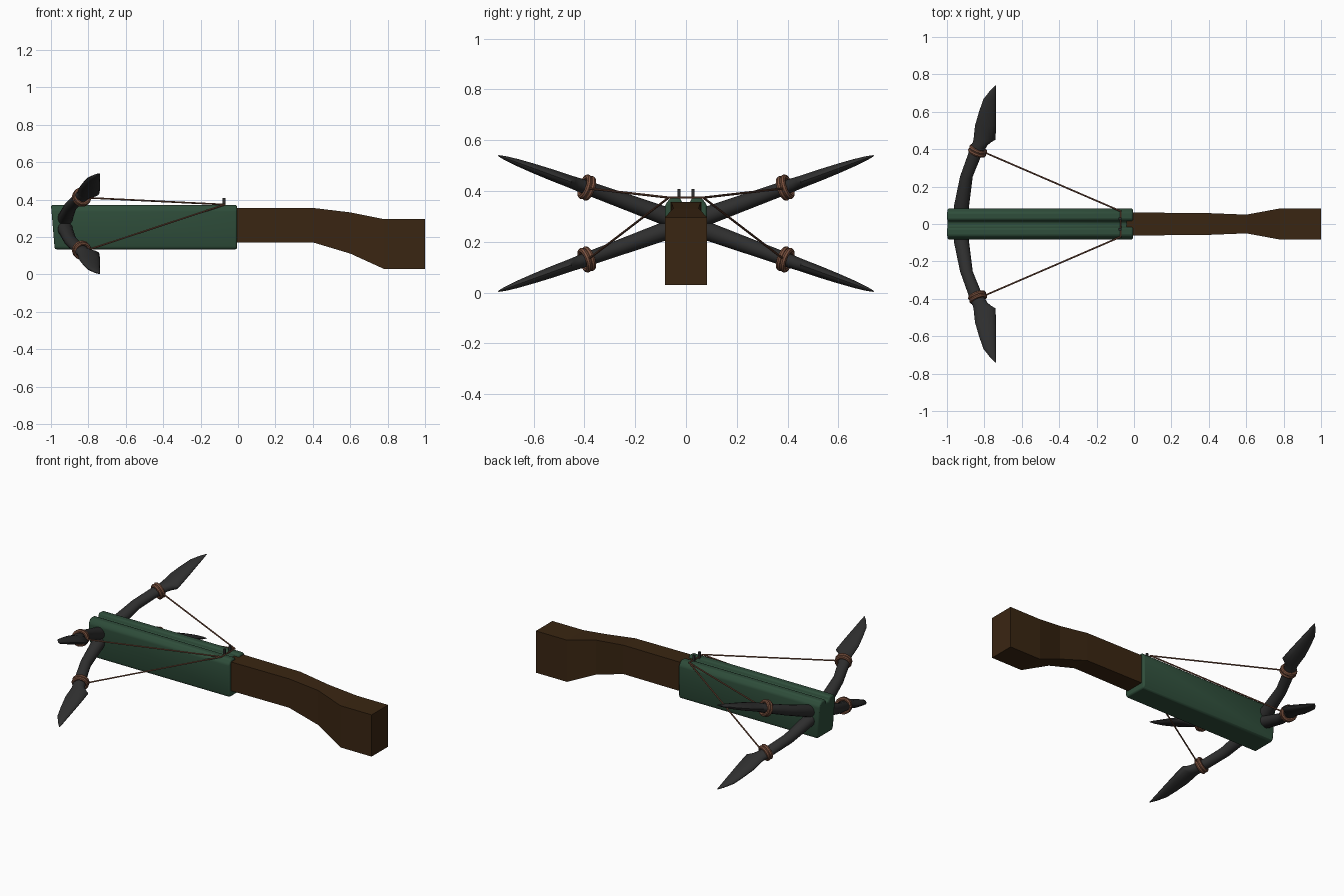
import bpy, bmesh
from math import cos, sin, pi, atan2
from mathutils import Vector

if "Cube" in bpy.data.objects:
    bpy.data.objects.remove(bpy.data.objects["Cube"], do_unlink=True)


def material(name, rgb):
    m = bpy.data.materials.new(name)
    m.use_nodes = True
    m.diffuse_color = (*rgb, 1)
    bsdf = next(n for n in m.node_tree.nodes if n.type == 'BSDF_PRINCIPLED')
    bsdf.inputs["Base Color"].default_value = (*rgb, 1)
    return m


GREEN = material("green paint", (0.028, 0.075, 0.043))
WOOD = material("dark wood", (0.042, 0.019, 0.006))
METAL = material("dark metal", (0.028, 0.028, 0.028))
CORD = material("copper cord", (0.2, 0.085, 0.05))


def loft(name, rings, mat, smooth=False):
    """Skin a list of equal-length closed rings and cap both ends."""
    bm = bmesh.new()
    loops = [[bm.verts.new(p) for p in ring] for ring in rings]
    for a, b in zip(loops, loops[1:]):
        n = len(a)
        for i in range(n):
            bm.faces.new((a[i], a[(i + 1) % n], b[(i + 1) % n], b[i]))
    bm.faces.new(loops[0])
    bm.faces.new(loops[-1])
    bmesh.ops.recalc_face_normals(bm, faces=bm.faces)
    mesh = bpy.data.meshes.new(name)
    bm.to_mesh(mesh)
    bm.free()
    mesh.materials.append(mat)
    ob = bpy.data.objects.new(name, mesh)
    bpy.context.collection.objects.link(ob)
    if smooth:
        shade(ob)
    return ob


def shade(ob):
    bpy.ops.object.select_all(action='DESELECT')
    ob.select_set(True)
    bpy.context.view_layer.objects.active = ob
    bpy.ops.object.shade_smooth_by_angle(angle=pi / 4.5)


def box(name, lo, hi, mat):
    ring = lambda x: [(x, lo[1], lo[2]), (x, hi[1], lo[2]), (x, hi[1], hi[2]), (x, lo[1], hi[2])]
    return loft(name, [ring(lo[0]), ring(hi[0])], mat)


def rod(name, a, b, radius, mat):
    a, b = Vector(a), Vector(b)
    q = (b - a).to_track_quat('Z', 'Y')
    ring = lambda c: [c + q @ Vector((radius * cos(k * pi / 4), radius * sin(k * pi / 4), 0))
                      for k in range(8)]
    return loft(name, [ring(a), ring(b)], mat, True)


# Body: half profile mirrored across y, with a bolt groove along the top
half = [(0.075, 0.135), (0.083, 0.155), (0.083, 0.345), (0.062, 0.372), (0.022, 0.372), (0.012, 0.345)]
profile = half + [(-y, z) for y, z in reversed(half)]
lean = lambda z: -1.0 + 0.02 * (0.372 - z) / 0.237
body = loft("body", [[(lean(z), y, z) for y, z in profile],
                     [(-0.005, y, z) for y, z in profile]], GREEN)
bevel = body.modifiers.new("soft edges", 'BEVEL')
bevel.width, bevel.segments, bevel.limit_method = 0.009, 2, 'ANGLE'
shade(body)

# Stock: x, half width, bottom, top
stations = [(-0.04, 0.062, 0.172, 0.356), (0.4, 0.058, 0.172, 0.356), (0.6, 0.05, 0.112, 0.332),
            (0.78, 0.083, 0.03, 0.296), (1.0, 0.083, 0.03, 0.296)]
loft("stock", [[(x, -w, lo), (x, w, lo), (x, w, hi), (x, -w, hi)] for x, w, lo, hi in stations], WOOD)

# Limbs: distance from the hub, rear edge x, front edge x, half thickness
HUB_Z, TILT = 0.272, 0.347
limb = [(0.0, -0.968, -0.885, 0.038), (0.1, -0.963, -0.882, 0.037), (0.27, -0.93, -0.862, 0.032),
        (0.38, -0.893, -0.82, 0.029), (0.445, -0.872, -0.785, 0.027), (0.465, -0.862, -0.765, 0.026),
        (0.48, -0.858, -0.74, 0.025), (0.56, -0.85, -0.738, 0.023), (0.64, -0.828, -0.738, 0.019),
        (0.71, -0.805, -0.738, 0.014), (0.76, -0.768, -0.738, 0.008), (0.787, -0.743, -0.738, 0.002)]
SIDES = 14
for sy, side in ((1, "left"), (-1, "right")):
    for sz, level in ((1, "upper"), (-1, "lower")):
        def place(x, r, t):
            return Vector((x, sy * (r * cos(TILT) - t * sin(TILT)),
                           HUB_Z + sz * (r * sin(TILT) + t * cos(TILT))))
        tag = f"{level}_{side}"
        rings = []
        for r, x0, x1, th in limb:
            c, w = (x0 + x1) / 2, (x1 - x0) / 2
            rings.append([place(c + w * cos(2 * pi * k / SIDES), r, th * sin(2 * pi * k / SIDES))
                          for k in range(SIDES)])
        loft(f"limb_{tag}", rings, METAL, True)

        # Cord binding wrapped square to the limb
        slope = atan2(0.1, 0.28)
        for i, shift in enumerate((-0.009, 0.009)):
            centre = place(-0.836 + shift * sin(slope), 0.416 + shift * cos(slope), 0)
            axis = place(sin(slope), cos(slope), 0) - place(0, 0, 0)
            bpy.ops.mesh.primitive_torus_add(major_radius=0.04, minor_radius=0.011,
                                             major_segments=20, minor_segments=8, location=centre,
                                             rotation=axis.to_track_quat('Z', 'Y').to_euler())
            torus = bpy.context.object
            torus.name = f"binding_{tag}_{i + 1}"
            torus.data.materials.append(CORD)
            shade(torus)

        # String from the binding back to the catch
        rod(f"string_{tag}", place(-0.795, 0.405, 0), (-0.07, sy * 0.068, 0.374), 0.0045, CORD)

    # Catch post
    box(f"catch_{side}", (-0.082, sy * 0.028 - 0.006, 0.35), (-0.068, sy * 0.028 + 0.006, 0.408), METAL)

rod("string_middle", (-0.07, -0.068, 0.374), (-0.07, 0.068, 0.374), 0.0045, CORD)
